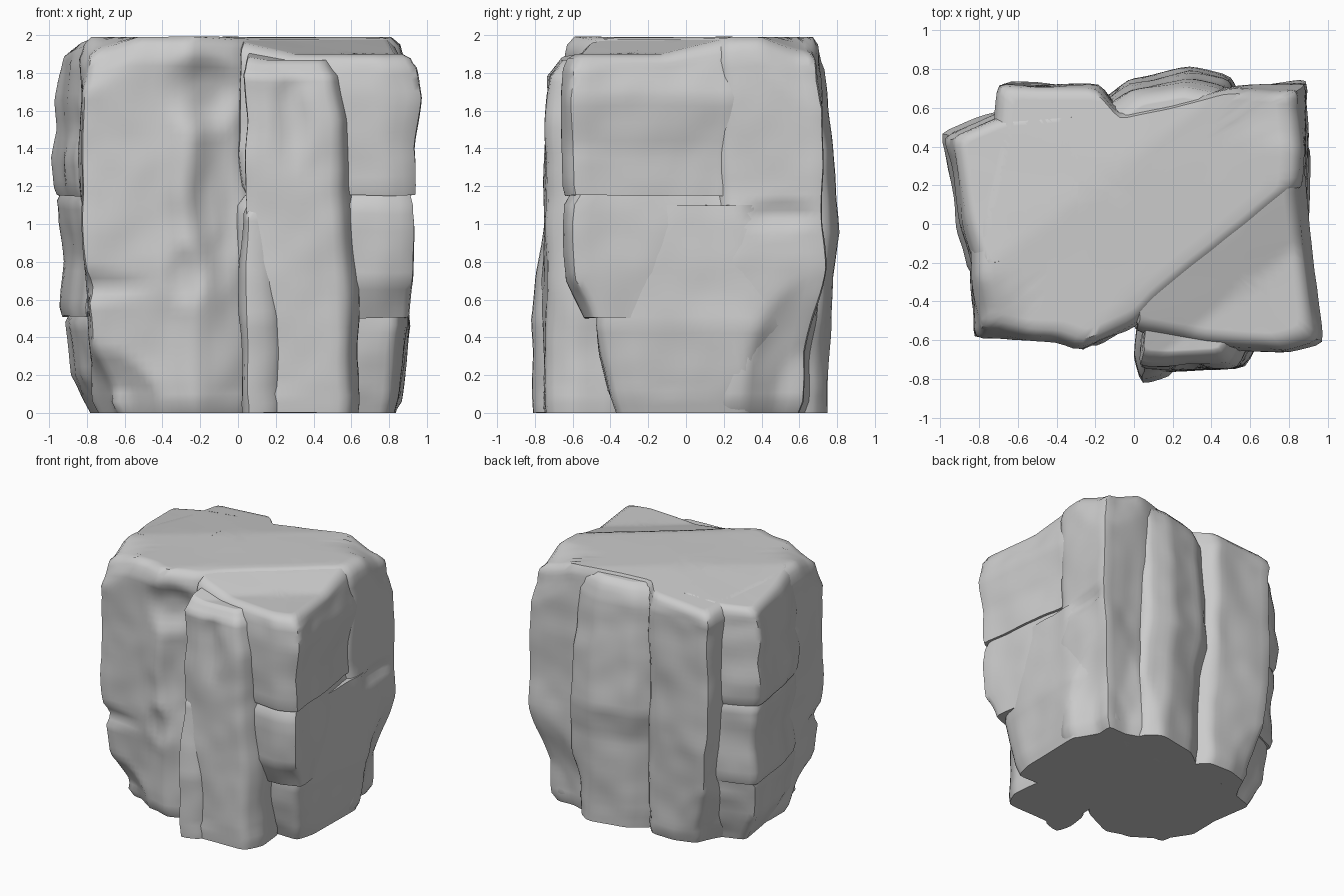
import bpy, bmesh, math
from mathutils import Vector, noise

default = bpy.data.objects.get("Cube")
if default:
    bpy.data.objects.remove(default, do_unlink=True)

# Single stone colour
stone = bpy.data.materials.new("grey_stone")
stone.use_nodes = True
grey = (0.6, 0.6, 0.6, 1)
stone.diffuse_color = grey
stone.node_tree.nodes["Principled BSDF"].inputs["Base Color"].default_value = grey

STEP = 0.045

# Chips and hollows: centre, radii, push
DENTS = [
    ((-.18, -.6, 1.7), (.22, .3, .22), (0, .06, 0)),
    ((-.12, -.6, 1.1), (.17, .3, .5), (0, .05, 0)),
    ((-.28, -.6, .72), (.1, .2, .17), (0, .04, 0)),
    ((-.8, -.6, .67), (.35, .2, .07), (.02, .03, 0)),
    ((.92, .75, 0), (.55, .45, .75), (-.11, -.08, 0)),
    ((.9, .5, 1.04), (.16, .22, .08), (-.03, 0, 0)),
    ((-.8, .75, 0), (.45, .4, .5), (.09, -.06, 0)),
    ((-.82, -.62, 0), (.42, .42, .35), (.1, .09, 0)),
    ((.28, -.78, 1.55), (.1, .2, .3), (0, .03, 0)),
    ((.92, .78, 2), (.4, .4, .4), (-.03, -.03, -.08)),
    ((-.87, -.62, 2), (.35, .35, .3), (.03, .03, -.06)),
]


def weather(p):
    """Dent a point, slope the top corners and add uneven stone relief."""
    q = p.copy()
    for centre, radii, push in DENTS:
        d = math.sqrt(sum(((p[i] - centre[i]) / radii[i]) ** 2 for i in range(3)))
        if d < 1:
            q += Vector(push) * min(1, (1 - d) * 1.8)
    if p.z > 1.7:
        front = max(0, .62 * p.x - .785 * (p.y + .4))
        back = max(0, .8 * (p.y + .1) - .6 * (p.x + .6))
        q.z -= (.09 * min(1, front / .3) + .13 * back) * (p.z - 1.7) / .3
    rough = noise.noise_vector(p * 2.6) * .024 + noise.noise_vector(p * 6) * .008
    fade = 1 if .1 < p.z < 1.88 else .25
    q += Vector((rough.x, rough.y, rough.z * .4)) * fade
    q.z = max(0, q.z)
    return q


def resample(outline):
    """Split outline edges evenly, then soften the corners slightly."""
    pts = []
    for i, a in enumerate(outline):
        a, b = Vector(a), Vector(outline[(i + 1) % len(outline)])
        n = max(1, round((b - a).length / STEP))
        pts += [a.lerp(b, k / n) for k in range(n)]
    n = len(pts)
    return [pts[i] * .6 + (pts[i - 1] + pts[(i + 1) % n]) * .2 for i in range(n)]


def dense(layers):
    """Fill in extra levels between (height, scale, shift x, shift y)."""
    out = []
    for a, b in zip(layers, layers[1:]):
        n = max(1, round((b[0] - a[0]) / STEP))
        out += [[u + (v - u) * k / n for u, v in zip(a, b)] for k in range(n)]
    return out + [list(layers[-1])]


def rock(name, outline, layers):
    ring = resample(outline)
    mid = sum(ring, Vector((0, 0))) / len(ring)
    levels = dense(layers)
    # Concentric rings close the bottom and top
    caps = (.12, .25, .4, .55, .7, .82, .93)
    first, last = levels[0], levels[-1]
    levels = ([[first[0], first[1] * c, *first[2:]] for c in caps] + levels
              + [[last[0], last[1] * c, *last[2:]] for c in reversed(caps)])
    bm = bmesh.new()
    rows = []
    for z, s, dx, dy in levels:
        row = []
        for p in ring:
            f = mid + (p - mid) * s
            row.append(bm.verts.new(weather(Vector((f.x + dx, f.y + dy, z)))))
        rows.append(row)
    n = len(ring)
    for lo, hi in zip(rows, rows[1:]):
        for i in range(n):
            j = (i + 1) % n
            bm.faces.new((lo[i], lo[j], hi[j], hi[i]))
    bm.faces.new(list(reversed(rows[0])))
    bm.faces.new(rows[-1])
    bmesh.ops.recalc_face_normals(bm, faces=bm.faces)
    for f in bm.faces:
        f.smooth = True
    mesh = bpy.data.meshes.new(name)
    bm.to_mesh(mesh)
    bm.free()
    mesh.set_sharp_from_angle(angle=math.radians(50))
    mesh.materials.append(stone)
    bpy.context.collection.objects.link(bpy.data.objects.new(name, mesh))


# Main body, from the front left face to the back
rock("main_block",
     [(-.83, -.58), (-.4, -.6), (-.27, -.65), (0, -.53), (.1, -.42), (.87, .2),
      (.89, .73), (.5, .71), (.2, .63), (-.08, .57), (-.2, .71), (-.7, .72),
      (-.72, .5), (-.83, 0)],
     [(0, .92, .03, 0), (.06, .96, .03, 0), (.5, .98, .03, 0), (.8, 1, .02, 0), (1.2, 1, 0, 0),
      (1.88, 1, 0, 0), (1.95, .98, 0, 0), (1.99, .93, 0, 0)])

# Front corner, stacked in three blocks with seams between
corner = [(.01, -.56), (.4, -.63), (.8, -.66), (.97, -.61), (.91, -.1), (.87, .27),
          (.6, .2), (.05, -.35)]
rock("corner_upper", corner,
     [(1.15, .95, 0, 0), (1.2, .98, -.01, 0), (1.4, .99, -.02, 0), (1.67, 1.01, 0, 0),
      (1.88, .98, -.02, 0), (1.95, .95, -.03, .01), (1.985, .89, -.05, .03)])
rock("corner_middle", corner,
     [(.5, .92, -.02, .09), (.7, .98, -.03, .02), (1, 1, -.03, .01), (1.1, .99, -.03, .01),
      (1.15, .94, -.02, .02)])
rock("corner_lower",
     [(.1, -.5), (.45, -.46), (.85, -.47), (.9, -.3), (.91, .3), (.88, .71), (.5, .65), (.1, 0)],
     [(0, .88, -.03, .04), (.08, .94, -.03, .04), (.3, .98, -.02, .01), (.46, 1, 0, 0),
      (.75, .98, -.01, 0), (1.1, .96, -.01, 0)])

# Tall front column and its projecting foot
rock("front_column",
     [(.04, -.75), (.2, -.76), (.58, -.74), (.65, -.6), (.62, -.35), (.08, -.35)],
     [(0, .98, 0, 0), (.05, 1, 0, 0), (.5, 1, 0, 0), (1.2, .93, -.03, -.01),
      (1.55, .91, -.03, -.01), (1.82, .86, -.06, -.01), (1.94, .74, -.07, .04)])
rock("column_foot",
     [(-.01, -.7), (.03, -.83), (.17, -.79), (.24, -.7), (.2, -.5), (.02, -.5)],
     [(0, .95, .02, 0), (.1, 1, .02, 0), (.5, 1, 0, 0), (.8, .9, 0, .03),
      (1.06, .8, 0, .03), (1.1, .65, 0, .05)])

# Side lobes split by horizontal cracks
lobe = [(-.98, .46), (-.72, .57), (-.3, .6), (-.3, 0), (-.6, -.2), (-.83, -.27), (-.91, 0)]
rock("side_lobe_upper", lobe,
     [(1.15, .94, 0, 0), (1.19, .98, 0, 0), (1.35, 1.01, 0, 0), (1.5, .98, .01, 0),
      (1.65, .99, 0, 0), (1.86, .97, .02, 0), (1.95, .94, .03, 0), (1.99, .88, .05, 0)])
rock("side_lobe_middle", lobe,
     [(.51, .93, .02, 0), (.56, .97, .02, 0), (.8, .98, .04, 0), (1, 1, .02, 0),
      (1.12, .98, .01, 0), (1.16, .94, .02, 0)])
rock("side_lobe_lower", lobe,
     [(0, .88, .15, -.05), (.08, .95, .13, -.05), (.2, .98, .08, -.04), (.48, 1, .06, -.03),
      (.52, .95, .06, 0)])

# Raised slab on the back
rock("back_ridge",
     [(.52, .68), (.48, .77), (.28, .81), (-.02, .75), (-.18, .63), (.2, .35), (.45, .5)],
     [(0, .95, .05, -.05), (.3, 1, .03, -.05), (.72, 1.02, .02, -.04), (.95, 1.04, 0, -.01),
      (1.4, 1, 0, -.03), (1.6, 1, 0, -.05), (1.83, .97, 0, -.06), (1.92, .9, 0, -.08),
      (1.97, .75, 0, -.1)])
